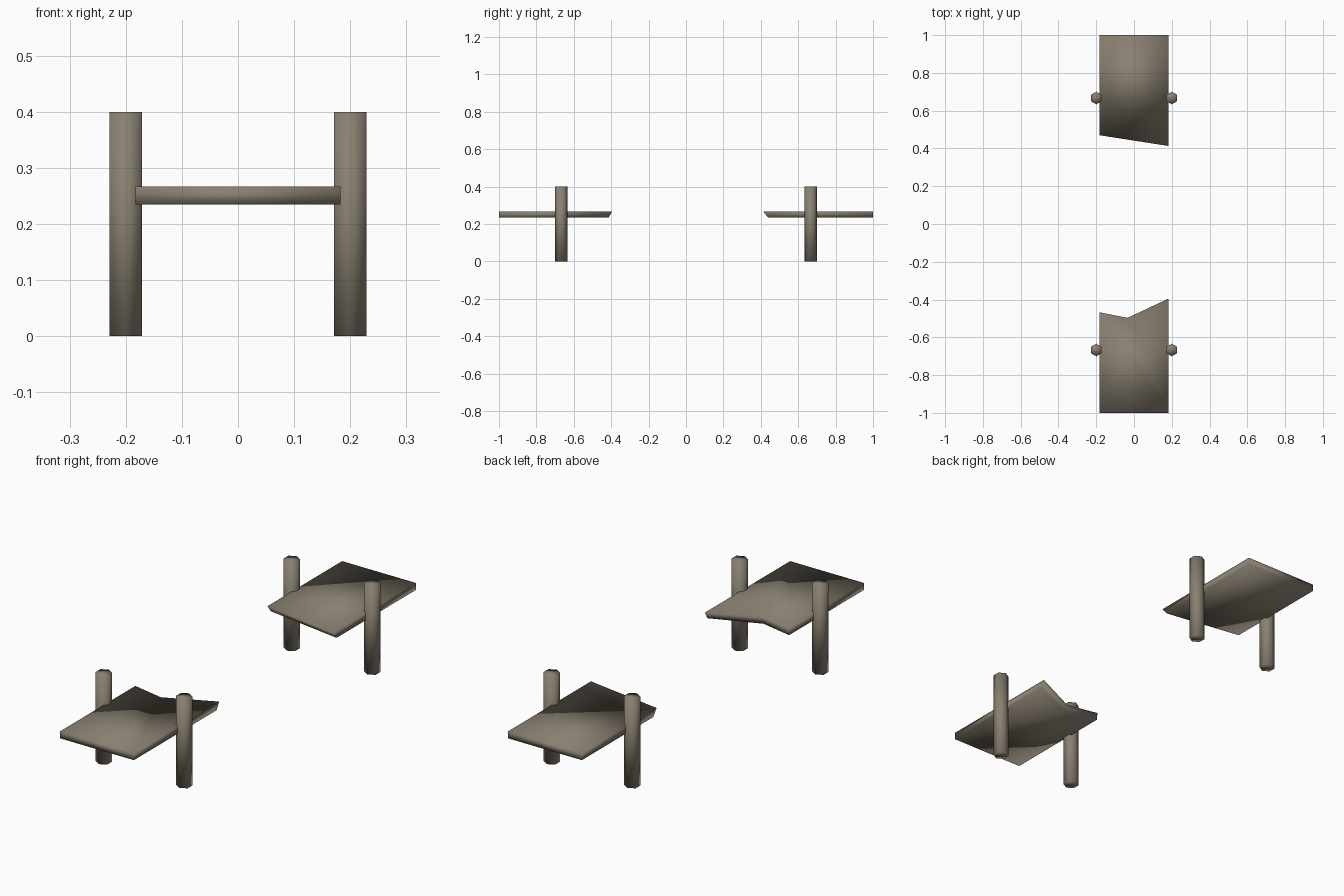
import bpy

if "Cube" in bpy.data.objects:
    bpy.data.objects.remove(bpy.data.objects["Cube"])

wood = bpy.data.materials.new("weathered wood")
wood.diffuse_color = (0.25, 0.215, 0.165, 1)
wood.use_nodes = True
wood.node_tree.nodes["Principled BSDF"].inputs["Base Color"].default_value = wood.diffuse_color


def finish(obj, name):
    obj.name = name
    obj.data.materials.clear()
    obj.data.materials.append(wood)
    for p in obj.data.polygons:
        p.use_smooth = True


def deck(name, top, bottom, z0=0.235, z1=0.267):
    """Slab between a bottom and a top outline (both counter-clockwise)."""
    n = len(top)
    verts = [(x, y, z0) for x, y in bottom] + [(x, y, z1) for x, y in top]
    faces = [tuple(reversed(range(n))), tuple(range(n, 2 * n))]
    faces += [(i, (i + 1) % n, n + (i + 1) % n, n + i) for i in range(n)]
    mesh = bpy.data.meshes.new(name)
    mesh.from_pydata(verts, [], faces)
    obj = bpy.data.objects.new(name, mesh)
    bpy.context.collection.objects.link(obj)
    finish(obj, name)


W = 0.183

# broken bridge decks, with the snapped ends slightly undercut
deck("front_deck",
     [(-W, -1), (W, -1), (W, -0.395), (-0.035, -0.497), (-W, -0.467)],
     [(-W, -1), (W, -1), (W, -0.413), (-0.035, -0.50), (-W, -0.47)])
deck("back_deck",
     [(-W, 0.47), (W, 0.413), (W, 1), (-W, 1)],
     [(-W, 0.494), (W, 0.438), (W, 1), (-W, 1)])

# four hexagonal posts
for x, side in ((-0.2, "left"), (0.2, "right")):
    for y, end in ((-0.667, "front"), (0.667, "back")):
        bpy.ops.mesh.primitive_cylinder_add(vertices=6, radius=0.0333, depth=0.4,
                                            location=(x, y, 0.2))
        finish(bpy.context.object, f"{end}_{side}_post")
